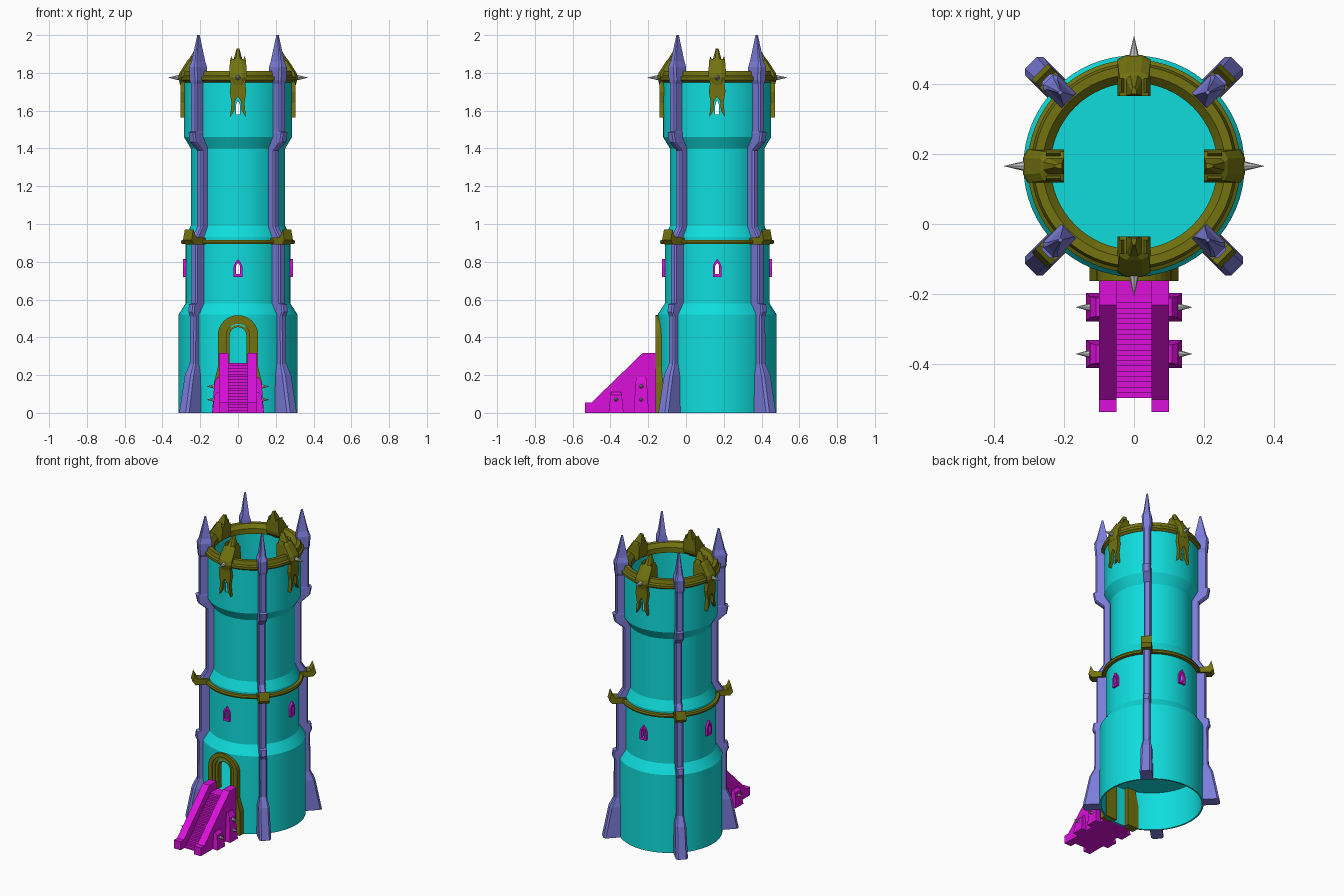
import bpy, bmesh, math
from mathutils import Matrix

if "Cube" in bpy.data.objects:
    bpy.data.objects.remove(bpy.data.objects["Cube"])

CENTRE = Matrix.Translation((0, 0.165, 0))
FRONT = -90
CARDINALS = {"front": -90, "left": 0, "back": 90, "right": 180}
DIAGONALS = {"front_left": -45, "back_left": 45, "back_right": 135, "front_right": 225}


def material(name, r, g, b):
    m = bpy.data.materials.new(name)
    m.use_nodes = True
    m.diffuse_color = (r, g, b, 1)
    m.node_tree.nodes["Principled BSDF"].inputs["Base Color"].default_value = (r, g, b, 1)
    return m


CYAN = material("cyan wall", 0.005, 0.72, 0.72)
OLIVE = material("olive trim", 0.17, 0.17, 0.005)
VIOLET = material("violet buttress", 0.2, 0.2, 0.7)
MAGENTA = material("magenta stone", 0.7, 0.005, 0.7)
GREY = material("grey metal", 0.55, 0.55, 0.55)


def finish(name, bm, mat, angle=0, smooth=False):
    """Place a mesh built as (radial, tangential, z) around the tower axis."""
    bmesh.ops.recalc_face_normals(bm, faces=bm.faces)
    bm.transform(CENTRE @ Matrix.Rotation(math.radians(angle), 4, "Z"))
    mesh = bpy.data.meshes.new(name)
    bm.to_mesh(mesh)
    bm.free()
    mesh.materials.append(mat)
    ob = bpy.data.objects.new(name, mesh)
    bpy.context.collection.objects.link(ob)
    if smooth:
        bpy.ops.object.select_all(action="DESELECT")
        ob.select_set(True)
        bpy.context.view_layer.objects.active = ob
        bpy.ops.object.shade_smooth_by_angle(angle=math.radians(20))
    return ob


def loft(name, rings, mat, angle=0, cap=True, wrap=False, smooth=False):
    """Skin a list of rings; wrap joins the last ring to the first."""
    bm = bmesh.new()
    vs = [[bm.verts.new(p) for p in ring] for ring in rings]
    n = len(vs[0])
    pairs = list(zip(vs, vs[1:])) + ([(vs[-1], vs[0])] if wrap else [])
    for a, b in pairs:
        for i in range(n):
            j = (i + 1) % n
            bm.faces.new((a[i], a[j], b[j], b[i]))
    if cap and not wrap:
        bm.faces.new(vs[0])
        bm.faces.new(vs[-1])
    return finish(name, bm, mat, angle, smooth)


def lathe(name, profile, mat, n=64):
    rings = [[(r * math.cos(2 * math.pi * i / n), r * math.sin(2 * math.pi * i / n), z)
              for i in range(n)] for r, z in profile]
    return loft(name, rings, mat, wrap=True, smooth=True)


def facing(name, outline, r0, r1, mat, angle):
    """Extrude a (tangential, z) outline outward."""
    return loft(name, [[(r, t, z) for t, z in outline] for r in (r0, r1)], mat, angle)


def sideways(name, outline, t0, t1, mat, angle):
    """Extrude a (radial, z) outline across."""
    return loft(name, [[(r, t, z) for r, z in outline] for t in (t0, t1)], mat, angle)


def frame(name, outer, inner, r0, r1, mat, angle):
    """Band between two matching outlines, extruded outward."""
    rings = [[(r0, *o), (r1, *o), (r1, *i), (r0, *i)] for o, i in zip(outer, inner)]
    return loft(name, rings, mat, angle)


def spike(name, r0, length, t, z, radius, mat, angle, toward=(1, 0)):
    bm = bmesh.new()
    bmesh.ops.create_cone(bm, cap_ends=True, segments=8, radius1=radius, radius2=0.0005, depth=length)
    turn = math.atan2(toward[1], toward[0])
    bm.transform(Matrix.Translation((r0, t, z)) @ Matrix.Rotation(turn, 4, "Z")
                 @ Matrix.Translation((length / 2, 0, 0)) @ Matrix.Rotation(math.pi / 2, 4, "Y"))
    finish(name, bm, mat, angle)


def lancet(hw, z0, zs, zt):
    return [(hw, z0), (hw, zs), (hw * 0.65, (zs + zt) / 2), (0, zt),
            (-hw * 0.65, (zs + zt) / 2), (-hw, zs), (-hw, z0)]


def arch(hw, z0, zc, foot=0):
    pts = [(hw * math.cos(math.pi * i / 16), zc + hw * math.sin(math.pi * i / 16)) for i in range(17)]
    return [(hw + foot, z0), (hw + foot, 0.16), (hw, 0.24)] + pts + \
           [(-hw, 0.24), (-hw - foot, 0.16), (-hw - foot, z0)]


# Hollow tower wall
outer = [(0.315, 0), (0.315, 0.52), (0.277, 0.58), (0.277, 0.93), (0.25, 0.99),
         (0.25, 1.40), (0.286, 1.46), (0.286, 1.76)]
wall = lathe("tower_wall", outer + [(r - 0.01, z) for r, z in reversed(outer)], CYAN)

# Window and door openings
cutters = []
for angle in (0, 90):
    cutters.append(facing("cutter", lancet(0.011, 0.735, 0.775, 0.795), -0.5, 0.5, CYAN, angle))
    cutters.append(facing("cutter", lancet(0.011, 1.58, 1.625, 1.655), -0.5, 0.5, CYAN, angle))
door = arch(0.055, 0.265, 0.41)[3:-3]
cutters.append(facing("cutter", [(0.055, 0.265)] + door + [(-0.055, 0.265)], 0.2, 0.5, CYAN, FRONT))
for cutter in cutters:
    mod = wall.modifiers.new("opening", "BOOLEAN")
    mod.operation, mod.solver, mod.object = "DIFFERENCE", "EXACT", cutter
    bpy.context.view_layer.objects.active = wall
    bpy.ops.object.modifier_apply(modifier=mod.name)
    bpy.data.objects.remove(cutter)

# Floors
for name, radius, z in (("lower_floor", 0.307, 0.26), ("upper_floor", 0.278, 1.47)):
    bm = bmesh.new()
    bmesh.ops.create_cone(bm, cap_ends=True, segments=64, radius1=radius, radius2=radius,
                          depth=0.008, matrix=Matrix.Translation((0, 0, z)))
    finish(name, bm, CYAN)

# Trim rings
lathe("middle_ring", [(0.27, 0.895), (0.298, 0.895), (0.302, 0.905), (0.298, 0.916), (0.27, 0.916)], OLIVE)
lathe("top_ring", [(0.237, 1.75), (0.287, 1.75), (0.303, 1.762), (0.303, 1.778), (0.292, 1.785),
                   (0.285, 1.81), (0.26, 1.81), (0.237, 1.785)], OLIVE)

# Diagonal buttresses: z, inner radius, outer radius, half width
SECTIONS = [(0, 0.306, 0.416, 0.037), (0.20, 0.306, 0.376, 0.033), (0.26, 0.306, 0.347, 0.022),
            (0.51, 0.306, 0.345, 0.022), (0.535, 0.29, 0.358, 0.022), (0.575, 0.268, 0.352, 0.022),
            (0.58, 0.268, 0.333, 0.022), (0.92, 0.268, 0.333, 0.022), (0.985, 0.241, 0.292, 0.022),
            (1.39, 0.241, 0.292, 0.022), (1.435, 0.26, 0.345, 0.024), (1.485, 0.277, 0.355, 0.024),
            (1.49, 0.277, 0.338, 0.022), (1.74, 0.277, 0.338, 0.022), (1.76, 0.262, 0.342, 0.03),
            (1.83, 0.262, 0.347, 0.03), (1.86, 0.265, 0.335, 0.02), (2.0, 0.292, 0.302, 0.005)]
HORN = [(0.27, 0.892), (0.362, 0.892), (0.38, 0.915), (0.366, 0.97), (0.348, 0.932), (0.27, 0.925)]
for side, angle in DIAGONALS.items():
    rings = []
    for z, a, b, w in SECTIONS:
        c = b - 0.35 * min(w, b - a)
        rings.append([(a, -w, z), (c, -w, z), (b, -w * 0.65, z), (b, w * 0.65, z), (c, w, z), (a, w, z)])
    loft("buttress_" + side, rings, VIOLET, angle)
    sideways("ring_horn_" + side, HORN, -0.032, 0.032, OLIVE, angle)

# Battlement crests with forked legs, spikes and window frames
CREST = [(1.735, 0.255, 0.306, 0.036), (1.775, 0.205, 0.316, 0.047), (1.80, 0.2, 0.31, 0.047),
         (1.865, 0.2, 0.268, 0.042), (1.875, 0.2, 0.258, 0.022), (1.93, 0.205, 0.225, 0.007)]
LEG = [(0, 1.76), (0.036, 1.76), (0.044, 1.70), (0.034, 1.64), (0.042, 1.565),
       (0.02, 1.60), (0.016, 1.65), (0, 1.675)]
for side, angle in CARDINALS.items():
    loft("crest_" + side, [[(a, -w, z), (b - 0.012, -w, z), (b, -w * 0.5, z), (b, w * 0.5, z),
                            (b - 0.012, w, z), (a, w, z)] for z, a, b, w in CREST], OLIVE, angle)
    for name, s in (("a", 1), ("b", -1)):
        facing(f"crest_leg_{side}_{name}", [(s * t, z) for t, z in LEG], 0.276, 0.305, OLIVE, angle)
        facing(f"crest_tooth_{side}_{name}", [(s * 0.026, 1.865), (s * 0.042, 1.865), (s * 0.036, 1.89)],
               0.21, 0.25, OLIVE, angle)
    spike("crest_spike_" + side, 0.305, 0.065, 0, 1.775, 0.016, GREY, angle)
    frame("window_frame_" + side, lancet(0.023, 0.72, 0.775, 0.815), lancet(0.011, 0.735, 0.775, 0.795),
          0.265, 0.291, MAGENTA, angle)
    facing("window_sill_" + side, [(-0.023, 0.72), (0.023, 0.72), (0.023, 0.735), (-0.023, 0.735)],
           0.265, 0.291, MAGENTA, angle)

# Stepped door arch
for i, (big, small, depth) in enumerate(((0.107, 0.08, 0.327), (0.082, 0.062, 0.32), (0.064, 0.044, 0.312))):
    frame(f"door_arch_{i}", arch(big, 0, 0.41, 0.02 if i == 0 else 0), arch(small, 0, 0.41),
          0.275, depth, OLIVE, FRONT)

# Staircase
STEPS = 18
steps = [(0.31, 0), (0.31, 0.265)]
for i in range(STEPS):
    r, drop = 0.39 + 0.27 * i / STEPS, 0.265 / STEPS
    steps += [(r, 0.265 - i * drop), (r, 0.265 - (i + 0.999) * drop)]
steps.append((0.66, 0))
sideways("stair_steps", steps, -0.052, 0.052, MAGENTA, FRONT)
RAIL = [(0.322, 0), (0.322, 0.317), (0.395, 0.317), (0.665, 0.055), (0.70, 0.055), (0.70, 0)]
for name, s in (("left", 1), ("right", -1)):
    sideways("stair_rail_" + name, RAIL, s * 0.05, s * 0.1, MAGENTA, FRONT)
    # Tapered side posts with metal spikes
    for post, r, top, spikes in (("upper", 0.402, 0.19, (0.07, 0.14)), ("lower", 0.535, 0.11, (0.07,))):
        rings = [[(r - w, s * 0.095, z), (r + w, s * 0.095, z), (r + w, s * out, z), (r - w, s * out, z)]
                 for z, w, out in ((0, 0.04, 0.137), (top * 0.85, 0.03, 0.125), (top, 0.026, 0.108))]
        loft(f"stair_post_{post}_{name}", rings, MAGENTA, FRONT)
        for z in spikes:
            spike(f"stair_spike_{post}_{name}", r, 0.045, s * 0.12, z, 0.013, GREY, FRONT, (0, s))
